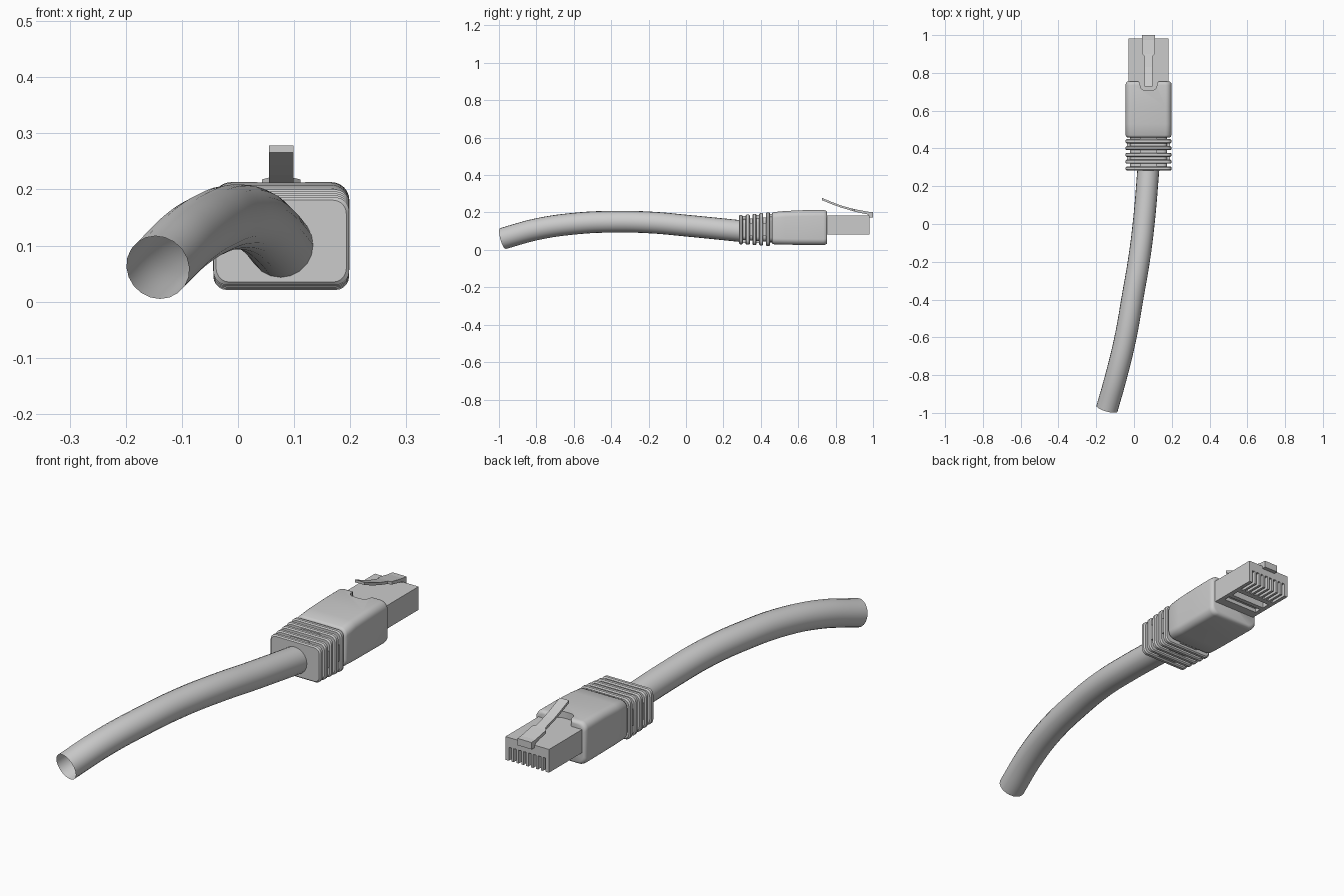
import bpy, bmesh, math
from mathutils import Vector

if "Cube" in bpy.data.objects:
    bpy.data.objects.remove(bpy.data.objects["Cube"])

CX = 0.077  # centre line of the plug


def finish(name, bm, smooth=None):
    bmesh.ops.recalc_face_normals(bm, faces=bm.faces[:])
    me = bpy.data.meshes.new(name)
    bm.to_mesh(me)
    bm.free()
    ob = bpy.data.objects.new(name, me)
    bpy.context.collection.objects.link(ob)
    if smooth:
        select(ob)
        bpy.ops.object.shade_smooth_by_angle(angle=math.radians(smooth))
    return ob


def select(ob):
    bpy.ops.object.select_all(action='DESELECT')
    bpy.context.view_layer.objects.active = ob
    ob.select_set(True)


def box(bm, x0, x1, y0, y1, z0, z1):
    vs = bmesh.ops.create_cube(bm, size=1)['verts']
    for v in vs:
        v.co = Vector(((x0 + x1) / 2 + v.co.x * (x1 - x0),
                       (y0 + y1) / 2 + v.co.y * (y1 - y0),
                       (z0 + z1) / 2 + v.co.z * (z1 - z0)))


def section(hw, z0, z1, r, n):
    """Rounded rectangle in x and z; n = 0 gives square corners."""
    pts, zc, hh = [], (z0 + z1) / 2, (z1 - z0) / 2
    for q, (sx, sz) in enumerate([(1, 1), (-1, 1), (-1, -1), (1, -1)]):
        for i in range(n + 1):
            a = math.pi / 2 * (q + (i / n if n else 0))
            c, s = (math.cos(a), math.sin(a)) if n else (sx, sz)
            pts.append((CX + sx * (hw - r) + r * c, zc + sz * (hh - r) + r * s))
    return pts


def loft(bm, rows, r=0.0, n=0):
    """Rows of (y, half width, bottom z, top z) skinned along y."""
    rings = [[bm.verts.new((x, y, z)) for x, z in section(hw, a, b, r, n)]
             for y, hw, a, b in rows]
    for p, q in zip(rings, rings[1:]):
        for i in range(len(p)):
            j = (i + 1) % len(p)
            bm.faces.new((p[i], p[j], q[j], q[i]))
    bm.faces.new(rings[0])
    bm.faces.new(rings[-1])


def cut(ob, cutter):
    cutter.hide_render = True
    m = ob.modifiers.new('cut', 'BOOLEAN')
    m.operation = 'DIFFERENCE'
    m.solver = 'EXACT'
    m.object = cutter
    select(ob)
    bpy.ops.object.modifier_apply(modifier=m.name)
    bpy.data.objects.remove(cutter)


# Cable: open-ended tube along a gentle curve
cu = bpy.data.curves.new('cable', 'CURVE')
cu.dimensions = '3D'
cu.bevel_depth = 0.058
cu.bevel_resolution = 8
cu.resolution_u = 8
path = [(-0.143, -0.978, 0.061), (-0.093, -0.8, 0.11), (-0.045, -0.6, 0.140),
        (-0.006, -0.38, 0.151), (0.028, -0.18, 0.146), (0.053, 0.02, 0.128),
        (0.077, 0.3, 0.100)]
sp = cu.splines.new('BEZIER')
sp.bezier_points.add(len(path) - 1)
for bp, p in zip(sp.bezier_points, path):
    bp.co = p
    bp.handle_left_type = bp.handle_right_type = 'AUTO'
cable = bpy.data.objects.new('cable', cu)
bpy.context.collection.objects.link(cable)
select(cable)
bpy.ops.object.convert(target='MESH')

# Strain relief: rounded rings with grooves between them
bm = bmesh.new()
rows, e, pitch, width = [], 0.005, 0.036, 0.022
for k in range(5):
    y0 = 0.283 + k * pitch
    t = k / 4
    lo, hi, hw = 0.030 - 0.009 * t, 0.186 + 0.014 * t, 0.121
    rows += [(y0, hw - e, lo + e, hi - e), (y0 + e, hw, lo, hi),
             (y0 + width - e, hw, lo, hi), (y0 + width, hw - e, lo + e, hi - e),
             (y0 + width, hw - 0.022, lo + 0.022, hi - 0.022),
             (y0 + pitch, hw - 0.022, lo + 0.022, hi - 0.022)]
loft(bm, rows, 0.024, 5)
# Bridges alternate between top/bottom and the sides
for k in range(5):
    y0, y1 = 0.28 + k * pitch + width, 0.286 + (k + 1) * pitch
    if k % 2 == 0:
        box(bm, CX - 0.045, CX + 0.045, y0, y1, 0.036, 0.18 + 0.003 * k)
    else:
        box(bm, CX - 0.114, CX + 0.114, y0, y1, 0.075, 0.145)
finish('strain_relief', bm, 35)

# Boot body with a clip notch in its top front edge
bm = bmesh.new()
loft(bm, [(0.459, 0.113, 0.038, 0.192), (0.462, 0.118, 0.033, 0.198),
          (0.47, 0.121, 0.030, 0.202), (0.53, 0.1215, 0.028, 0.208),
          (0.62, 0.1215, 0.027, 0.212), (0.735, 0.1215, 0.026, 0.213),
          (0.747, 0.120, 0.028, 0.211), (0.753, 0.115, 0.033, 0.206),
          (0.755, 0.110, 0.038, 0.201)], 0.032, 6)
boot = finish('boot_body', bm)
bm = bmesh.new()
# Outline of the notch: rounded floor, mouth flaring outwards
half = [(0.0, 0.708), (0.025, 0.709), (0.037, 0.715), (0.043, 0.726),
        (0.045, 0.742), (0.050, 0.751), (0.060, 0.758), (0.060, 0.80)]
outline = half + [(-x, y) for x, y in reversed(half[1:])]
f = bm.faces.new([bm.verts.new((CX + x, y, 0.182)) for x, y in outline])
ext = bmesh.ops.extrude_face_region(bm, geom=[f])['geom']
bmesh.ops.translate(bm, vec=(0, 0, 0.1),
                    verts=[g for g in ext if isinstance(g, bmesh.types.BMVert)])
cut(boot, finish('notch_cutter', bm))
select(boot)
bpy.ops.object.shade_smooth_by_angle(angle=math.radians(40))

# Plug housing with contact slots and a recess underneath
bm = bmesh.new()
box(bm, CX - 0.105, CX + 0.105, 0.70, 0.982, 0.083, 0.184)
plug = finish('plug_housing', bm)
bm = bmesh.new()
for i in range(8):
    x = CX + (i - 3.5) * 0.0235
    box(bm, x - 0.0065, x + 0.0065, 0.905, 1.05, 0.05, 0.142)
box(bm, CX - 0.085, CX + 0.085, 0.845, 0.880, 0.05, 0.112)
box(bm, CX - 0.085, CX + 0.085, 0.795, 0.825, 0.05, 0.100)
cut(plug, finish('slot_cutter', bm))

# Metal-style contacts set back inside the slots
bm = bmesh.new()
for i in range(8):
    x = CX + (i - 3.5) * 0.0235
    box(bm, x - 0.007, x + 0.007, 0.90, 0.955, 0.105, 0.145)
finish('contacts', bm)

# Latch: thin lever widening into a catch with a hooked nose
bm = bmesh.new()
loft(bm, [(0.727, 0.022, 0.266, 0.278), (0.78, 0.022, 0.244, 0.256),
          (0.83, 0.022, 0.226, 0.237), (0.888, 0.022, 0.209, 0.221),
          (0.900, 0.034, 0.205, 0.218), (0.975, 0.034, 0.189, 0.204),
          (0.976, 0.034, 0.172, 0.204), (1.0, 0.034, 0.172, 0.202)])
finish('latch_clip', bm)
